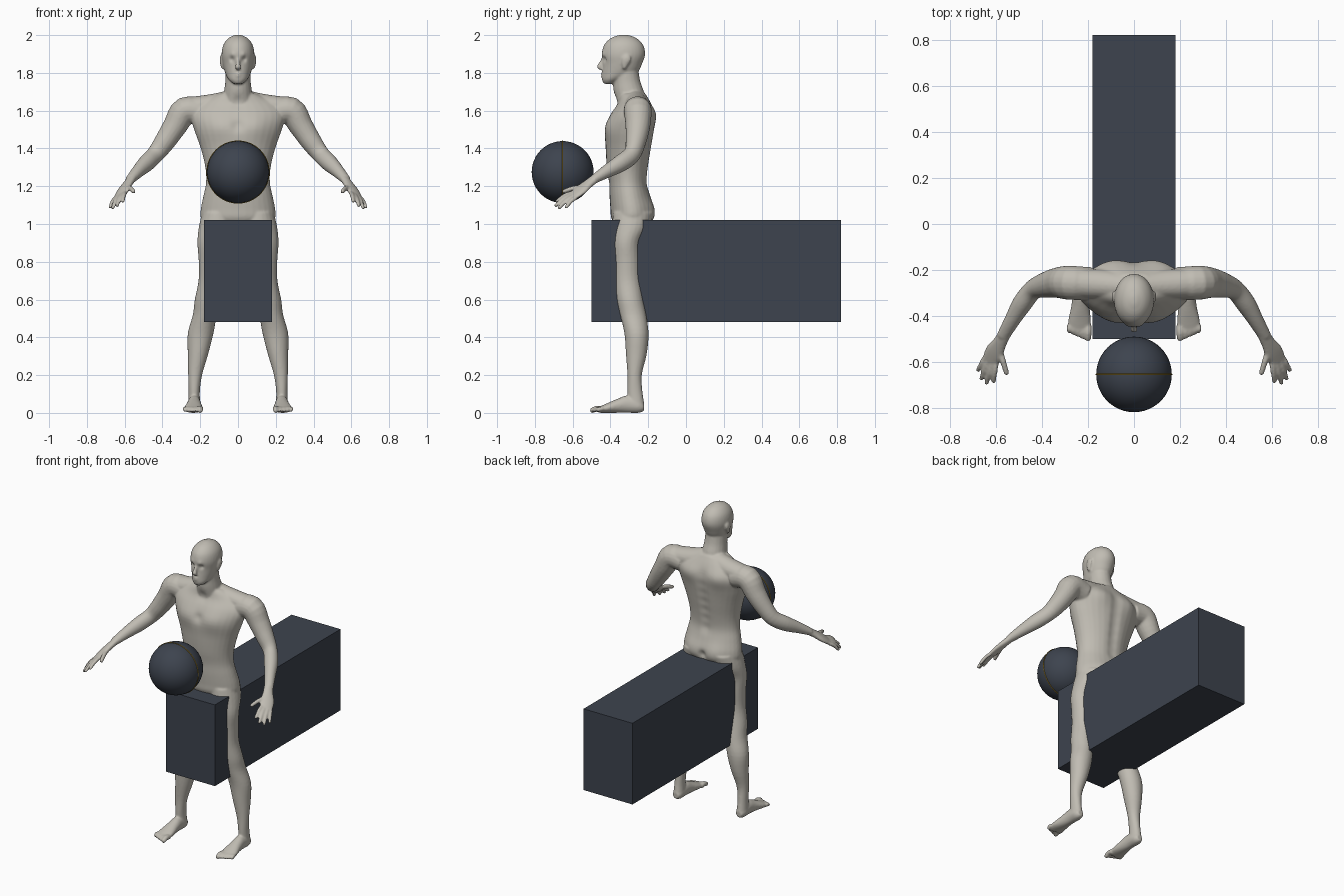
import bpy, bmesh, math
from mathutils import Vector

cube = bpy.data.objects.get("Cube")
if cube:
    bpy.data.objects.remove(cube)

X, Y, Z = Vector((1, 0, 0)), Vector((0, 1, 0)), Vector((0, 0, 1))


def material(name, rgb):
    m = bpy.data.materials.new(name)
    m.use_nodes = True
    m.diffuse_color = (*rgb, 1)
    m.node_tree.nodes["Principled BSDF"].inputs["Base Color"].default_value = (*rgb, 1)
    return m


skin = material("warm grey skin", (0.53, 0.505, 0.45))
dark = material("dark slate", (0.047, 0.057, 0.077))
gold = material("dull gold", (0.3, 0.19, 0.02))


def add_object(name, bm, mats, smooth=True):
    bmesh.ops.recalc_face_normals(bm, faces=bm.faces)
    mesh = bpy.data.meshes.new(name)
    bm.to_mesh(mesh)
    bm.free()
    for m in mats:
        mesh.materials.append(m)
    for p in mesh.polygons:
        p.use_smooth = smooth
    obj = bpy.data.objects.new(name, mesh)
    bpy.context.collection.objects.link(obj)
    return obj


def spline(rings, steps=4):
    """Catmull-Rom resampling of (x, y, z, width, depth) rings."""
    pts = [Vector(r) for r in rings]
    pts = [pts[0]] + pts + [pts[-1]]
    out = []
    for a, b, c, d in zip(pts, pts[1:], pts[2:], pts[3:]):
        for i in range(steps):
            t = i / steps
            out.append(0.5 * (2 * b + (c - a) * t + (2 * a - 5 * b + 4 * c - d) * t * t
                              + (3 * b - a - 3 * c + d) * t ** 3))
    return out + [pts[-1]]


def tube(bm, rings, ref=X, axis=None, sides=20, mirror=False):
    """Loft elliptical rings; ref is the direction of the first radius."""
    rings = spline(rings)
    centres = [Vector(r[:3]) for r in rings]
    for sign in ((1, -1) if mirror else (1,)):
        loops = []
        for i, r in enumerate(rings):
            t = axis or (centres[min(i + 1, len(rings) - 1)] - centres[max(i - 1, 0)]).normalized()
            u = (ref - t * ref.dot(t)).normalized()
            v = t.cross(u)
            loop = []
            for k in range(sides):
                ang = math.tau * k / sides
                p = centres[i] + u * max(r[3], .002) * math.cos(ang) + v * max(r[4], .002) * math.sin(ang)
                loop.append(bm.verts.new((p.x * sign, p.y, p.z)))
            loops.append(loop)
        faces = [bm.faces.new(loops[0][::-1]), bm.faces.new(loops[-1])]
        for a, b in zip(loops, loops[1:]):
            for k in range(sides):
                n = (k + 1) % sides
                faces.append(bm.faces.new((a[k], a[n], b[n], b[k])))
        if sign < 0:
            bmesh.ops.reverse_faces(bm, faces=faces)


def digit(bm, base, tip, radius, bend=0.0):
    """A finger or toe: rounded tapering tube, raised at the middle by bend."""
    a, b = Vector(base), Vector(tip)
    mid = (a + b) / 2 + Z * bend
    end = b + (b - mid).normalized() * radius * .5
    tube(bm, [(*a, radius, radius), (*mid, radius, radius),
              (*b, radius * .85, radius * .85), (*end, radius * .4, radius * .4)],
         ref=X, sides=10, mirror=True)


bm = bmesh.new()
# torso
tube(bm, [(0, -.285, .98, .15, .08), (0, -.285, 1.03, .195, .11), (0, -.287, 1.08, .197, .113),
          (0, -.298, 1.15, .183, .107), (0, -.306, 1.22, .169, .102), (0, -.308, 1.3, .173, .111),
          (0, -.303, 1.4, .197, .122), (0, -.296, 1.5, .232, .129), (0, -.28, 1.58, .25, .116),
          (0, -.275, 1.64, .2, .088), (0, -.285, 1.69, .1, .07)], axis=Z, sides=32)
# neck
tube(bm, [(0, -.28, 1.6, .085, .08), (0, -.303, 1.7, .074, .08),
          (0, -.315, 1.76, .067, .072), (0, -.325, 1.84, .065, .07)], axis=Z)
# shoulder line
tube(bm, [(0, -.275, 1.665, .055, .055), (.12, -.265, 1.635, .056, .06), (.27, -.255, 1.61, .06, .065)],
     ref=Z, mirror=True)
# head
tube(bm, [(0, -.41, 1.742, .025, .025), (0, -.39, 1.765, .05, .055), (0, -.352, 1.8, .068, .092),
          (0, -.336, 1.85, .081, .104), (0, -.331, 1.9, .087, .115), (0, -.33, 1.95, .077, .102),
          (0, -.33, 1.985, .049, .066), (0, -.33, 2.002, .012, .018)], axis=Z, sides=32)
# nose, lips and ears
tube(bm, [(0, -.432, 1.885, .008, .008), (0, -.45, 1.85, .01, .012), (0, -.458, 1.832, .017, .013),
          (0, -.448, 1.822, .013, .008)])
for z in (1.783, 1.795):
    tube(bm, [(-.026, -.428, z, .003, .004), (0, -.443, z, .007, .008), (.026, -.428, z, .003, .004)], ref=Z)
tube(bm, [(.079, -.328, 1.82, .008, .008), (.086, -.322, 1.85, .009, .018),
          (.089, -.314, 1.875, .008, .023), (.087, -.312, 1.893, .006, .012)], mirror=True)
# arms
tube(bm, [(.19, -.26, 1.59, .07, .07), (.28, -.255, 1.6, .073, .074), (.333, -.255, 1.52, .064, .066),
          (.385, -.265, 1.44, .056, .055), (.437, -.285, 1.37, .048, .044), (.485, -.345, 1.322, .046, .043),
          (.53, -.42, 1.278, .035, .034), (.57, -.49, 1.235, .023, .028)], ref=Z, mirror=True)
# palms
tube(bm, [(.56, -.475, 1.245, .028, .022), (.582, -.515, 1.215, .032, .02), (.605, -.555, 1.182, .043, .018),
          (.624, -.592, 1.152, .04, .014)], ref=Vector((.8, .3, -.4)), mirror=True)
# fingers and thumbs
for base, tip in (((.597, -.6, 1.166), (.61, -.685, 1.12)), ((.615, -.6, 1.157), (.64, -.69, 1.097)),
                  ((.634, -.594, 1.148), (.663, -.672, 1.085)), ((.65, -.582, 1.138), (.677, -.635, 1.088))):
    digit(bm, base, tip, .0115, .008)
digit(bm, (.585, -.54, 1.195), (.553, -.648, 1.172), .0135, .006)
# legs
tube(bm, [(.1, -.285, 1.06, .09, .1), (.108, -.295, .98, .1, .098), (.115, -.315, .9, .1, .08),
          (.119, -.313, .8, .089, .078), (.129, -.31, .7, .08, .076), (.155, -.297, .6, .074, .072),
          (.175, -.28, .52, .064, .069), (.198, -.262, .42, .068, .064), (.212, -.263, .31, .054, .055),
          (.227, -.272, .2, .037, .038), (.232, -.27, .11, .03, .04), (.232, -.262, .04, .033, .043)],
     axis=Z, sides=24, mirror=True)
# feet and toes
tube(bm, [(.232, -.222, .03, .02, .02), (.232, -.25, .037, .033, .037), (.232, -.31, .046, .035, .046),
          (.233, -.36, .038, .04, .038), (.236, -.42, .025, .05, .025), (.237, -.462, .016, .048, .016)],
     axis=-Y, mirror=True)
for i in range(5):
    x = .2 + i * .0195 + (.004 if i else 0)
    digit(bm, (x, -.44, .018), (x, -.5 + i * .008, .012), .0165 if i == 0 else .0115, .008)

body = add_object("body", bm, [skin, dark])

# fuse the parts into one skin
fuse = body.modifiers.new("fuse", 'REMESH')
fuse.mode, fuse.voxel_size = 'VOXEL', .006
relax = body.modifiers.new("relax", 'SMOOTH')
relax.factor, relax.iterations = .5, 6
deps = bpy.context.evaluated_depsgraph_get()
fused = bpy.data.meshes.new_from_object(body.evaluated_get(deps))
body.modifiers.clear()

# sculpted muscle and face forms: centre, radius, push
dabs = [((.1, -.42, 1.53), .075, (0, -.014, 0)), ((0, -.42, 1.52), .03, (0, .01, 0)),
        ((.11, -.17, 1.58), .07, (0, .014, 0)), ((.085, -.18, 1.07), .07, (0, .014, 0)),
        ((0, -.18, 1.05), .025, (0, -.025, 0)), ((.031, -.432, 1.872), .015, (0, .011, 0)),
        ((.031, -.442, 1.898), .016, (0, -.005, 0)), ((0, -.41, 1.2), .018, (0, .01, 0)),
        ((.15, -.37, 1.68), .035, (0, .01, -.01)), ((0, -.39, 1.65), .03, (0, .012, 0))]
dabs += [((0, -.185, 1.22 + .06 * i), .035, (0, -.011, 0)) for i in range(7)]
bm = bmesh.new()
bm.from_mesh(fused)
for centre, radius, push in dabs:
    for sign in ((1, -1) if centre[0] else (1,)):
        c = Vector((centre[0] * sign, *centre[1:]))
        for v in bm.verts:
            d = (v.co - c).length / radius
            if d < 2.5:
                v.co += Vector(push) * math.exp(-d * d)
for v in bm.verts:
    v.co.z = max(v.co.z, 0)

# shorts as cut faces between hem and waist
HEM, WAIST = .905, 1.182
for z in (HEM, WAIST):
    bmesh.ops.bisect_plane(bm, geom=bm.verts[:] + bm.edges[:] + bm.faces[:], plane_co=Z * z, plane_no=Z)
for f in bm.faces:
    f.smooth = True
    c = f.calc_center_median()
    f.material_index = int(HEM < c.z < WAIST and abs(c.x) < .3)
bm.to_mesh(fused)
bm.free()
fused.materials.clear()
for m in (skin, dark):
    fused.materials.append(m)
body.data = fused

# long block
bm = bmesh.new()
bmesh.ops.create_cube(bm, size=1)
for v in bm.verts:
    v.co = Vector((v.co.x * .36, v.co.y * 1.32 + .16, v.co.z * .54 + .75))
add_object("long_block", bm, [dark], smooth=False)

# ball with its thin seam ring
BALL = Vector((0, -.653, 1.275))
bm = bmesh.new()
bmesh.ops.create_uvsphere(bm, u_segments=48, v_segments=24, radius=.164)
bmesh.ops.translate(bm, verts=bm.verts, vec=BALL)
add_object("ball", bm, [dark])
bpy.ops.mesh.primitive_torus_add(location=BALL, rotation=(math.pi / 2, 0, 0), major_segments=64,
                                 minor_segments=8, major_radius=.164, minor_radius=.003)
ring = bpy.context.object
ring.name = "ball_seam_ring"
ring.data.materials.append(gold)
bpy.ops.object.shade_smooth_by_angle()
